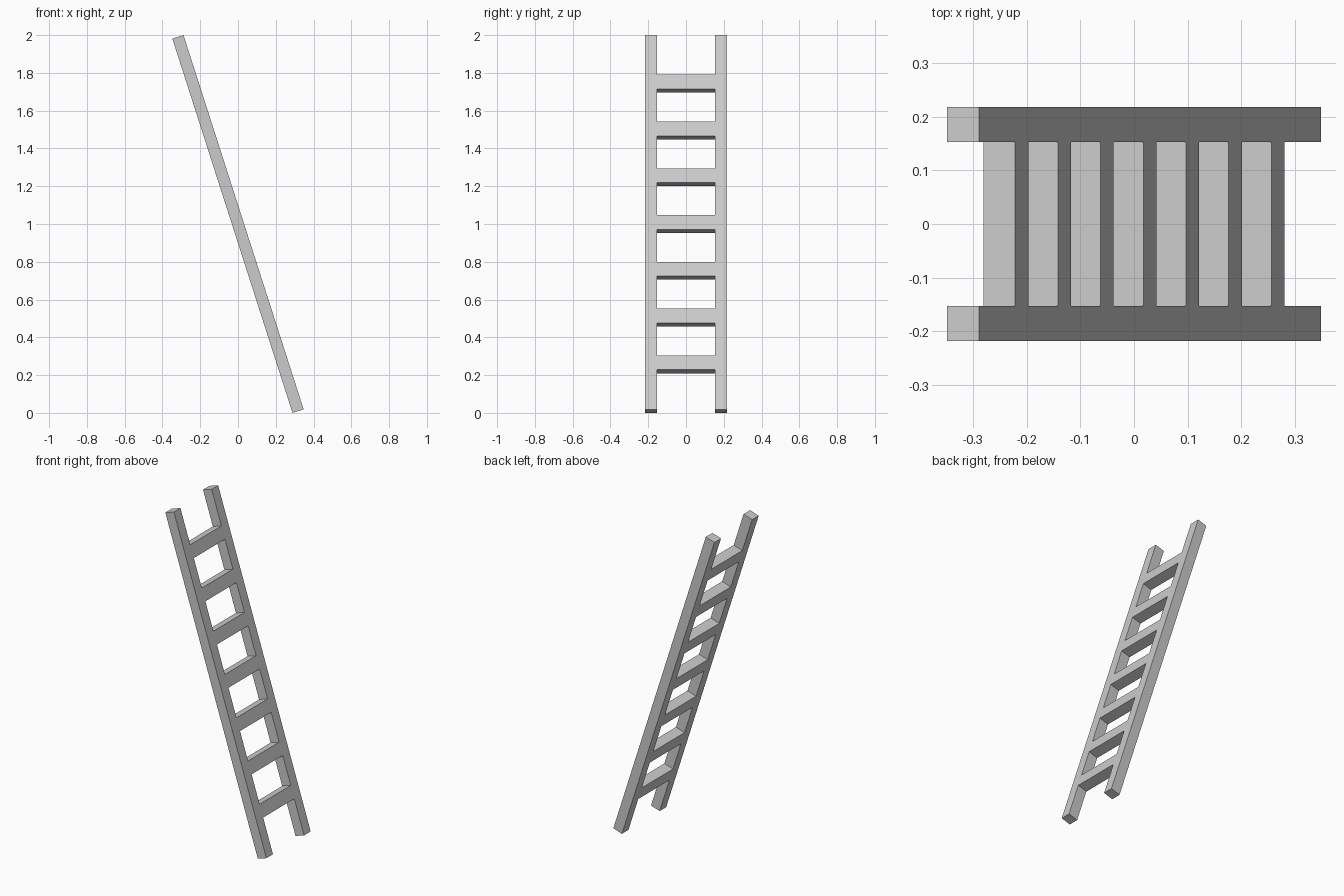
import bpy
from mathutils import Matrix, Vector
from math import radians

if "Cube" in bpy.data.objects:
    bpy.data.objects.remove(bpy.data.objects["Cube"])

LEAN = Matrix.Rotation(radians(-17.8), 4, 'Y')
DEPTH = 0.062          # thickness shared by rails and rungs (flush faces)
INNER, OUTER = 0.153, 0.2175
RUNGS, SPACING = 7, 0.26


def leaning_box(name, along, y, size):
    """Box positioned along the ladder's slope, centred at height 1."""
    bpy.ops.mesh.primitive_cube_add(size=1)
    ob = bpy.context.object
    ob.name = name
    ob.data.transform(Matrix.Diagonal((*size, 1)))
    ob.matrix_world = (Matrix.Translation((0, 0, 1)) @ LEAN
                       @ Matrix.Translation(Vector((0, y, along))))
    return ob


# Side rails
for side, label in ((-1, "front"), (1, "back")):
    leaning_box(f"{label}_rail", 0, side * (INNER + OUTER) / 2,
                (DEPTH, OUTER - INNER, 2.081))

# Flat rungs spanning between the rails
for i in range(RUNGS):
    leaning_box(f"rung_{i + 1}", (i - (RUNGS - 1) / 2) * SPACING, 0,
                (DEPTH, 2 * INNER, 0.08))
